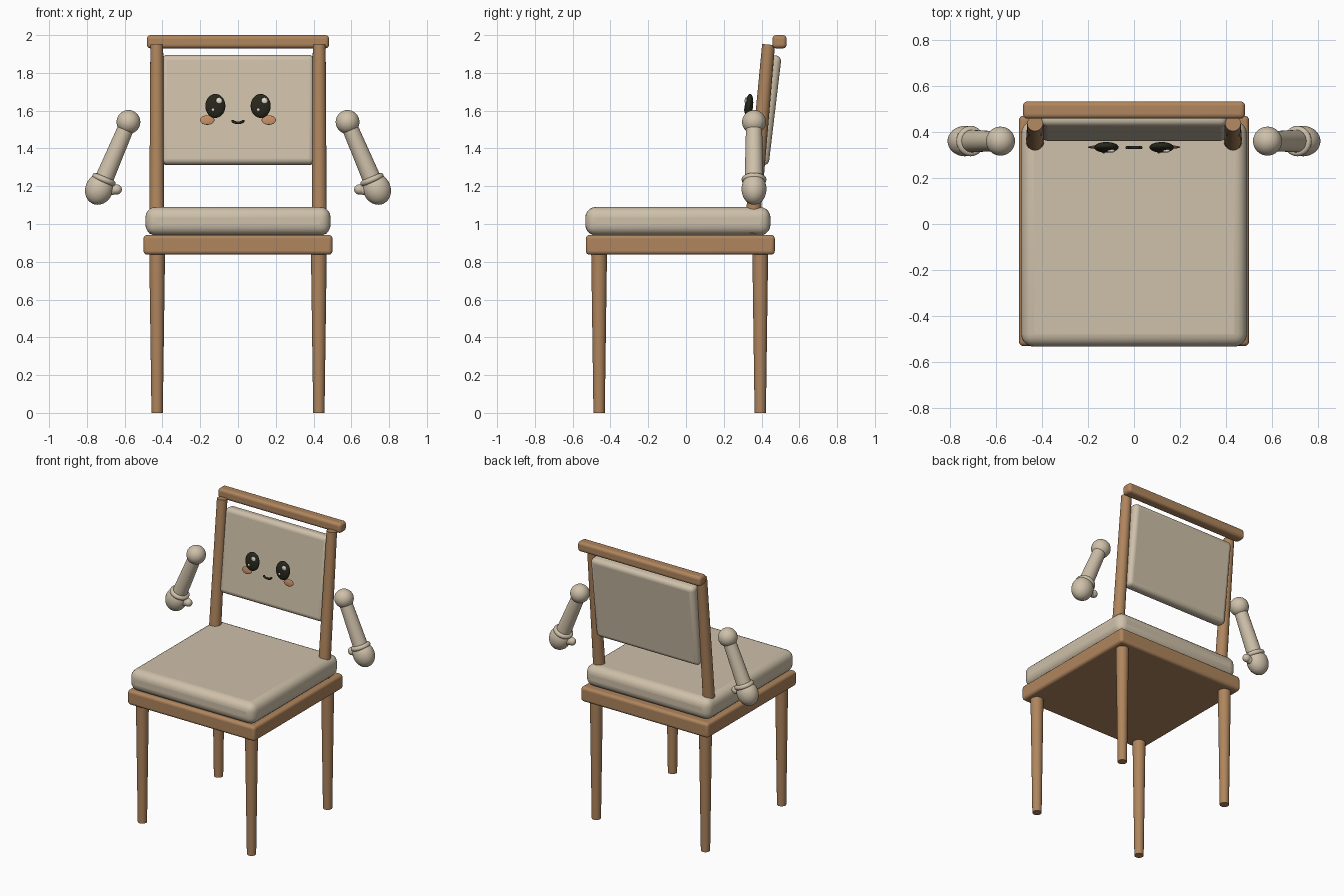
import bpy
import math
from mathutils import Vector

if "Cube" in bpy.data.objects:
    bpy.data.objects.remove(bpy.data.objects["Cube"], do_unlink=True)


def material(name, rgb):
    m = bpy.data.materials.new(name)
    m.use_nodes = True
    m.diffuse_color = (*rgb, 1)
    m.node_tree.nodes["Principled BSDF"].inputs["Base Color"].default_value = (*rgb, 1)
    return m


wood = material("wood", (0.43, 0.235, 0.11))
fabric = material("beige fabric", (0.62, 0.53, 0.4))
dark = material("dark eye", (0.02, 0.02, 0.012))
shine = material("eye shine", (0.75, 0.72, 0.65))
blush = material("blush", (0.56, 0.27, 0.13))
LEAN = -math.radians(6.8)


def finish(name, mat):
    ob = bpy.context.object
    ob.name = name
    ob.data.materials.append(mat)
    bpy.ops.object.shade_smooth_by_angle(angle=math.radians(40))
    return ob


def box(name, mat, loc, size, bevel, tilt=0):
    bpy.ops.mesh.primitive_cube_add(size=1, location=loc)
    ob = bpy.context.object
    ob.scale = size
    bpy.ops.object.transform_apply(location=False, rotation=False, scale=True)
    ob.rotation_euler.x = tilt
    mod = ob.modifiers.new("rounded edges", "BEVEL")
    mod.width = bevel
    mod.segments = 5
    return finish(name, mat)


def rod(name, mat, start, end, r1, r2):
    a, b = Vector(start), Vector(end)
    bpy.ops.mesh.primitive_cone_add(vertices=32, radius1=r1, radius2=r2,
                                    depth=(b - a).length, location=(a + b) / 2)
    ob = bpy.context.object
    ob.rotation_euler = (b - a).to_track_quat("Z", "Y").to_euler()
    return finish(name, mat)


def ball(name, mat, loc, radii, rot=(0, 0, 0)):
    bpy.ops.mesh.primitive_uv_sphere_add(segments=32, ring_count=20, location=loc, rotation=rot)
    bpy.context.object.scale = radii
    return finish(name, mat)


# Seat
box("seat_frame", wood, (0, -0.03, 0.89), (1.0, 1.0, 0.105), 0.02)
box("seat_cushion", fabric, (0, -0.043, 1.015), (0.98, 0.98, 0.15), 0.055)

# Backrest
box("top_rail", wood, (0, 0.495, 1.965), (0.965, 0.075, 0.07), 0.02)
box("back_cushion", fabric, (0, 0.432, 1.603), (0.81, 0.08, 0.585), 0.03, LEAN)

for side, s in (("left", 1), ("right", -1)):
    # Legs and back posts
    rod("front_leg_" + side, wood, (s * 0.428, -0.46, 0), (s * 0.428, -0.46, 0.86), 0.03, 0.042)
    rod("back_leg_" + side, wood, (s * 0.428, 0.393, 0), (s * 0.428, 0.393, 0.86), 0.03, 0.042)
    rod("back_post_" + side, wood, (s * 0.43, 0.347, 0.95), (s * 0.43, 0.437, 1.95), 0.04, 0.034)

    # Arm, cuff and hand
    shoulder, wrist = Vector((s * 0.58, 0.36, 1.54)), Vector((s * 0.71, 0.36, 1.235))
    ball("shoulder_" + side, fabric, shoulder, (0.063, 0.063, 0.063))
    rod("arm_" + side, fabric, shoulder, wrist, 0.042, 0.049)
    bpy.ops.mesh.primitive_torus_add(major_segments=32, minor_segments=12, major_radius=0.05,
                                     minor_radius=0.016, location=wrist)
    bpy.context.object.rotation_euler = (wrist - shoulder).to_track_quat("Z", "Y").to_euler()
    finish("cuff_" + side, fabric)
    ball("hand_" + side, fabric, (s * 0.735, 0.36, 1.185), (0.073, 0.066, 0.085),
         (0, -s * math.radians(23), 0))
    ball("thumb_tip_" + side, fabric, (s * 0.643, 0.36, 1.183), (0.028, 0.026, 0.027))
    rod("thumb_" + side, fabric, (s * 0.645, 0.36, 1.183), (s * 0.7, 0.36, 1.17), 0.023, 0.026)

    # Eyes and cheeks
    x = s * 0.12
    ball("eye_" + side, dark, (x, 0.333, 1.625), (0.053, 0.022, 0.064), (LEAN, 0, 0))
    ball("eye_shine_" + side, shine, (x + 0.02, 0.318, 1.652), (0.017, 0.008, 0.017))
    ball("eye_glint_" + side, shine, (x - 0.012, 0.312, 1.605), (0.008, 0.005, 0.008))
    ball("cheek_" + side, blush, (s * 0.163, 0.334, 1.55), (0.038, 0.006, 0.025), (LEAN, 0, 0))

# Smile: a thin tube along an arc
curve = bpy.data.curves.new("smile", "CURVE")
curve.dimensions = "3D"
curve.bevel_depth = 0.007
curve.use_fill_caps = True
line = curve.splines.new("POLY")
line.points.add(12)
for i, p in enumerate(line.points):
    t = math.pi * i / 12
    p.co = (-0.03 * math.cos(t), 0.332, 1.55 - 0.014 * math.sin(t), 1)
curve.materials.append(dark)
smile = bpy.data.objects.new("smile", curve)
bpy.context.collection.objects.link(smile)
